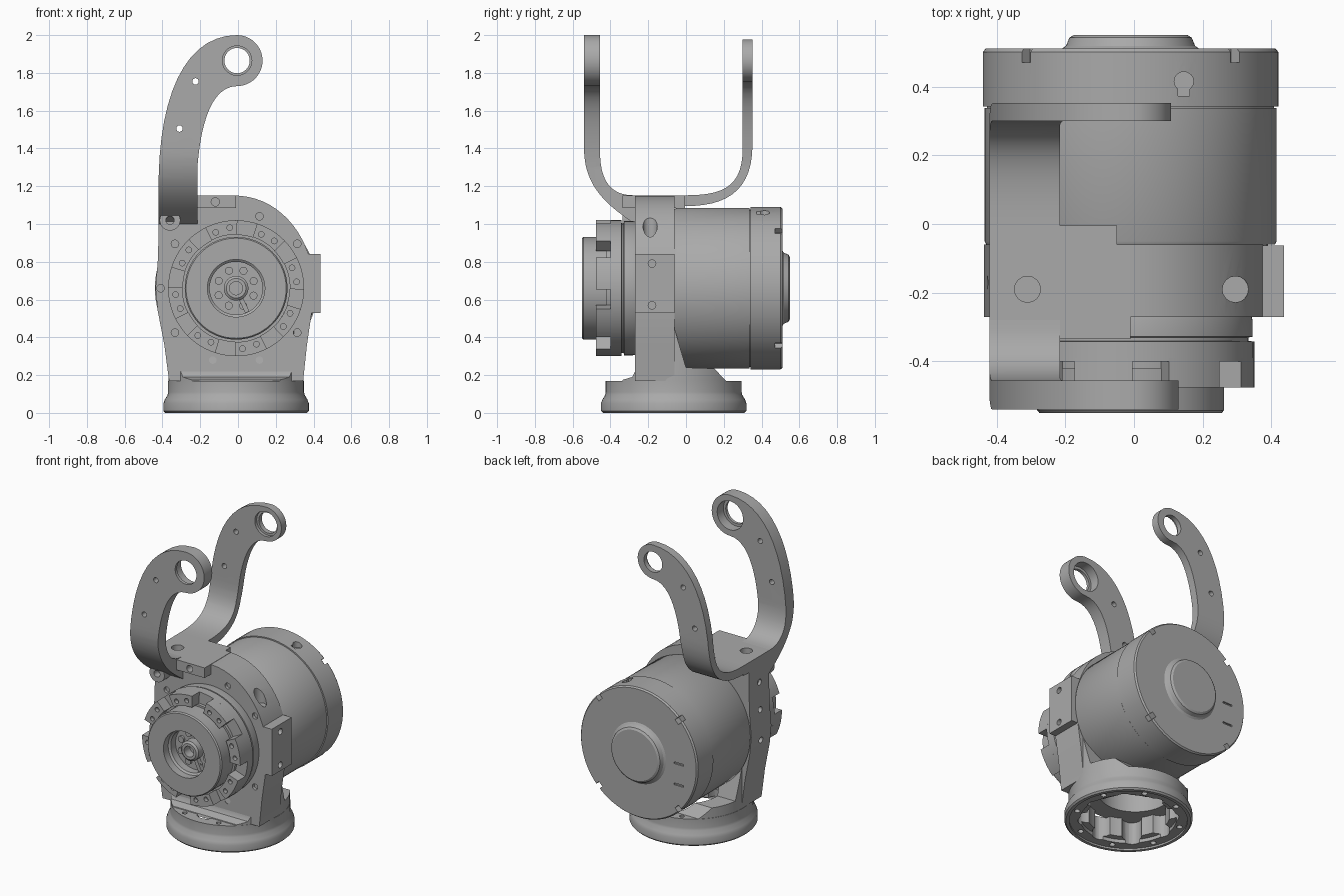
import bpy, bmesh
from math import sin, cos, pi, radians
from mathutils import Vector, Matrix
from mathutils.geometry import interpolate_bezier

if "Cube" in bpy.data.objects:
    bpy.data.objects.remove(bpy.data.objects["Cube"])

grey = bpy.data.materials.new("machined grey")
grey.use_nodes = True
COL = (0.4, 0.4, 0.4, 1)
grey.diffuse_color = COL
grey.node_tree.nodes["Principled BSDF"].inputs["Base Color"].default_value = COL

CX, CZ = -0.01, 0.66      # motor axis, along y
BY = -0.065               # base centre in y
parts = []


def finish(name, bm):
    bmesh.ops.recalc_face_normals(bm, faces=bm.faces)
    mesh = bpy.data.meshes.new(name)
    bm.to_mesh(mesh)
    bm.free()
    mesh.materials.append(grey)
    ob = bpy.data.objects.new(name, mesh)
    bpy.context.collection.objects.link(ob)
    parts.append(ob)
    return ob


def prism(name, pts, axis, a, b):
    """Extrude a 2D outline along an axis from a to b."""
    at = {"x": lambda p: (a, p[0], p[1]), "y": lambda p: (p[0], a, p[1]), "z": lambda p: (p[0], p[1], a)}[axis]
    bm = bmesh.new()
    face = bm.faces.new([bm.verts.new(at(p)) for p in pts])
    new = bmesh.ops.extrude_face_region(bm, geom=[face])["geom"]
    move = Vector([(b - a) * (axis == k) for k in "xyz"])
    bmesh.ops.translate(bm, vec=move, verts=[v for v in new if isinstance(v, bmesh.types.BMVert)])
    return finish(name, bm)


def box(name, x0, x1, y0, y1, z0, z1):
    return prism(name, [(x0, z0), (x1, z0), (x1, z1), (x0, z1)], "y", y0, y1)


def arc(c, r, a0, a1, n):
    return [(c[0] + r * cos(radians(a0 + (a1 - a0) * i / n)),
             c[1] + r * sin(radians(a0 + (a1 - a0) * i / n))) for i in range(n + 1)]


def cyl(name, c, r, axis, a, b, n=24):
    return prism(name, arc(c, r, 0, 360, n)[:-1], axis, a, b)


def bez(*p):
    return [tuple(v.to_2d()) for v in interpolate_bezier(*[Vector((*q, 0)) for q in p], 14)]


def lathe(name, profile, axis="y", closed=False):
    """Spin (radius, height) points about the motor axis or the base axis."""
    bm = bmesh.new()
    if axis == "y":
        cent, ax = Vector((CX, 0, CZ)), (0, 1, 0)
        vs = [bm.verts.new((CX + r, h, CZ)) for r, h in profile]
    else:
        cent, ax = Vector((CX, BY, 0)), (0, 0, 1)
        vs = [bm.verts.new((CX + r, BY, h)) for r, h in profile]
    edges = [bm.edges.new(e) for e in zip(vs, vs[1:])]
    if closed:
        edges.append(bm.edges.new((vs[-1], vs[0])))
    bmesh.ops.spin(bm, geom=vs + edges, cent=cent, axis=ax, angle=2 * pi, steps=80, use_merge=True)
    bmesh.ops.remove_doubles(bm, verts=bm.verts, dist=1e-5)
    return finish(name, bm)


def boolean(ob, tools, op="DIFFERENCE"):
    for tool in tools:
        m = ob.modifiers.new("cut", "BOOLEAN")
        m.operation, m.solver, m.object = op, "EXACT", tool
        bpy.context.view_layer.objects.active = ob
        bpy.ops.object.modifier_apply(modifier=m.name)
        parts.remove(tool)
        bpy.data.objects.remove(tool)
    return ob


def around(r, deg, c=(CX, CZ)):
    return c[0] + r * cos(radians(deg)), c[1] + r * sin(radians(deg))


def holes(ob, centres, r, axis, a, b):
    boolean(ob, [cyl("cutter", c, r, axis, a, b, 16) for c in centres])


# motor body and rear cover
lathe("motor_body", [(0, -0.06), (0.42, -0.06), (0.425, -0.05), (0.425, 0.337), (0, 0.337)])
cover = lathe("rear_cover", [(0, 0.33), (0.418, 0.33), (0.418, 0.342), (0.43, 0.342), (0.43, 0.5), (0.422, 0.51),
                             (0.2, 0.51), (0.188, 0.518), (0.178, 0.542), (0.165, 0.55), (0, 0.55)])
for k in range(4):
    notch = box("cutter", -0.018, 0.018, 0.47, 0.6, 0.395, 0.5)
    notch.data.transform(Matrix.Translation((CX, 0, CZ)) @ Matrix.Rotation(radians(45 + 90 * k), 4, "Y"))
    boolean(cover, [notch])
holes(cover, [(0.145, 0.415)], 0.028, "z", 1.03, 1.2)
boolean(cover, [box("cutter", 0.128, 0.162, 0.372, 0.41, 1.03, 1.2)])
boolean(cover, [box("cutter", -0.34, -0.27, 0.5, 0.6, z, z + 0.012) for z in (0.52, 0.66)])

# bracket plate with side pad
outline = [(-0.365, 0.17), (-0.39, 0.36), (-0.425, 0.54), (-0.437, 0.66), (-0.425, 0.8), (-0.42, 0.95), (-0.42, 1.15)]
outline += bez((0.0, 1.15), (0.2, 1.14), (0.34, 0.98), (0.385, 0.8))
outline += [(0.39, 0.53), (0.365, 0.36), (0.345, 0.17)]
bracket = prism("bracket_plate", outline, "y", -0.27, -0.06)
well = dict(c=(CX, 0.0), r=0.22, axis="z", a=-0.1, b=0.5, n=48)
boolean(bracket, [cyl("cutter", **well)])
holes(bracket, [around(0.4, 36 * k) for k in range(10) if k != 3], 0.02, "y", -0.3, -0.25)
holes(bracket, [(-0.31, -0.19), (0.295, -0.19)], 0.038, "z", 0.93, 1.3)
holes(bracket, [(-0.17, z) for z in (0.6, 0.8, 0.98)], 0.02, "x", -0.6, -0.4)
pad = box("side_pad", 0.3, 0.437, -0.27, -0.062, 0.53, 0.84)
holes(pad, [(-0.18, 0.57), (-0.18, 0.79)], 0.02, "x", 0.4, 0.6)

# flared foot joining the bracket to the base
foot = prism("bracket_foot", [(-0.34, 0.16), (-0.335, 0.175), (-0.285, 0.19), (-0.269, 0.22), (-0.269, 0.5),
                              (-0.065, 0.46), (0.0, 0.24), (0.15, 0.235), (0.22, 0.16)], "x", -0.37, 0.35)
boolean(foot, [cyl("cutter", (CX, BY), 0.358, "z", 0, 0.7, 64)], "INTERSECT")
boolean(foot, [cyl("cutter", **well)])

# hollow base ring with scalloped bore
base = lathe("base_ring", [(0.375, 0), (0.385, 0.01), (0.385, 0.05), (0.378, 0.07), (0.363, 0.095), (0.36, 0.11),
                           (0.36, 0.17), (0.25, 0.17), (0.25, 0.035), (0.29, 0.035), (0.29, 0.012),
                           (0.355, 0.012), (0.355, 0)], "z", True)
holes(base, [around(0.245, 45 * k, (CX, BY)) for k in range(8)], 0.06, "z", -0.1, 0.3)
holes(base, [around(0.322, 45 * k + 22.5, (CX, BY)) for k in range(8)], 0.018, "z", -0.1, 0.06)
holes(base, [around(0.325, 45 * k + 22.5, (CX, BY)) for k in range(8)], 0.015, "z", 0.14, 0.3)

# front mounting ring with teeth
lathe("mounting_ring", [(0, -0.26), (0.35, -0.26), (0.355, -0.28), (0.355, -0.328), (0.343, -0.33), (0.343, -0.34),
                        (0.36, -0.342), (0.36, -0.4), (0, -0.4)])
for k in range(8):
    mid = 13 + 45 * k
    sector = arc((CX, CZ), 0.36, mid - 14, mid + 14, 8) + arc((CX, CZ), 0.285, mid + 14, mid - 14, 6)
    tooth = prism("ring_tooth", sector, "y", -0.476, -0.39)
    holes(tooth, [around(0.322, mid - 7), around(0.315, mid + 7)], 0.015, "y", -0.5, -0.45)

# output disc and hub
lathe("output_disc", [(0, -0.44), (0.14, -0.44), (0.14, -0.49), (0.152, -0.5), (0.152, -0.55), (0.265, -0.55),
                      (0.272, -0.542), (0.272, -0.42), (0.285, -0.42), (0.285, -0.39), (0, -0.39)])
lathe("output_hub", [(0.035, -0.43), (0.035, -0.5), (0.052, -0.5), (0.065, -0.49), (0.065, -0.43)], closed=True)
for k in range(8):
    cyl("hub_screw", around(0.1, 45 * k + 22), 0.021, "y", -0.455, -0.43, 16)
key = box("hub_key", -0.012, 0.012, -0.47, -0.43, -0.15, -0.06)
key.data.transform(Matrix.Translation((CX, 0, CZ)) @ Matrix.Rotation(radians(-25), 4, "Y"))

# bridge between bracket and fork
bridge = prism("fork_bridge", [(-0.42, -0.335), (-0.01, -0.335), (-0.01, -0.06), (-0.05, -0.06),
                               (-0.05, -0.005), (-0.42, -0.005)], "z", 1.085, 1.152)
holes(bridge, [(-0.12, 1.117)], 0.022, "y", -0.4, -0.28)
holes(bridge, [(-0.31, -0.19)], 0.038, "z", 1.0, 1.3)
lug = cyl("fork_lug", (-0.36, 1.02), 0.055, "y", -0.335, -0.26)
holes(lug, [(-0.36, 1.02)], 0.022, "y", -0.4, -0.29)

# fork arms: side curve crossed with front outline
EYE = (-0.005, 1.865)


def arm(name, side, r):
    ob = prism(name, side, "x", -0.6, 0.3)
    front = [(-0.42, 0.97)] + bez((-0.42, 1.25), (-0.41, 1.72), (-0.26, EYE[1] + r), (EYE[0], EYE[1] + r))
    front += arc(EYE, r, 90, -90, 24)[1:]
    front += bez((EYE[0], EYE[1] - r), (-0.15, EYE[1] - r), (-0.2, 1.5), (-0.215, 1.3))[1:] + [(-0.215, 0.97)]
    boolean(ob, [prism("cutter", front, "y", -0.8, 0.8)], "INTERSECT")
    holes(ob, [(-0.225, 1.755), (-0.31, 1.505)], 0.017, "y", -0.8, 0.8)
    return ob


front_arm = arm("front_fork_arm", [(-0.54, 2.05)] + bez((-0.54, 1.4), (-0.54, 1.2), (-0.42, 1.1), (-0.27, 1.0))
                + [(-0.26, 1.15)] + bez((-0.28, 1.152), (-0.39, 1.152), (-0.455, 1.22), (-0.455, 1.38))
                + [(-0.455, 2.05)], 0.135)
back_arm = arm("back_fork_arm", [(0.352, 2.05)] + bez((0.352, 1.42), (0.352, 1.18), (0.22, 1.095), (0.0, 1.095))
               + [(-0.06, 1.095), (-0.06, 1.152)] + bez((0.0, 1.152), (0.2, 1.152), (0.3, 1.2), (0.3, 1.4))
               + [(0.3, 2.05)], 0.113)
boolean(front_arm, [cyl("cutter", EYE, 0.095, "y", -0.52, -0.4, 40), cyl("cutter", EYE, 0.078, "y", -0.6, -0.5, 40)])
boolean(back_arm, [cyl("cutter", EYE, 0.082, "y", 0.2, 0.32, 40), cyl("cutter", EYE, 0.067, "y", 0.3, 0.5, 40)])

# smooth rounds, keep edges sharp
bpy.ops.object.select_all(action="DESELECT")
for ob in parts:
    ob.select_set(True)
bpy.context.view_layer.objects.active = parts[0]
bpy.ops.object.shade_smooth_by_angle(angle=radians(30))
